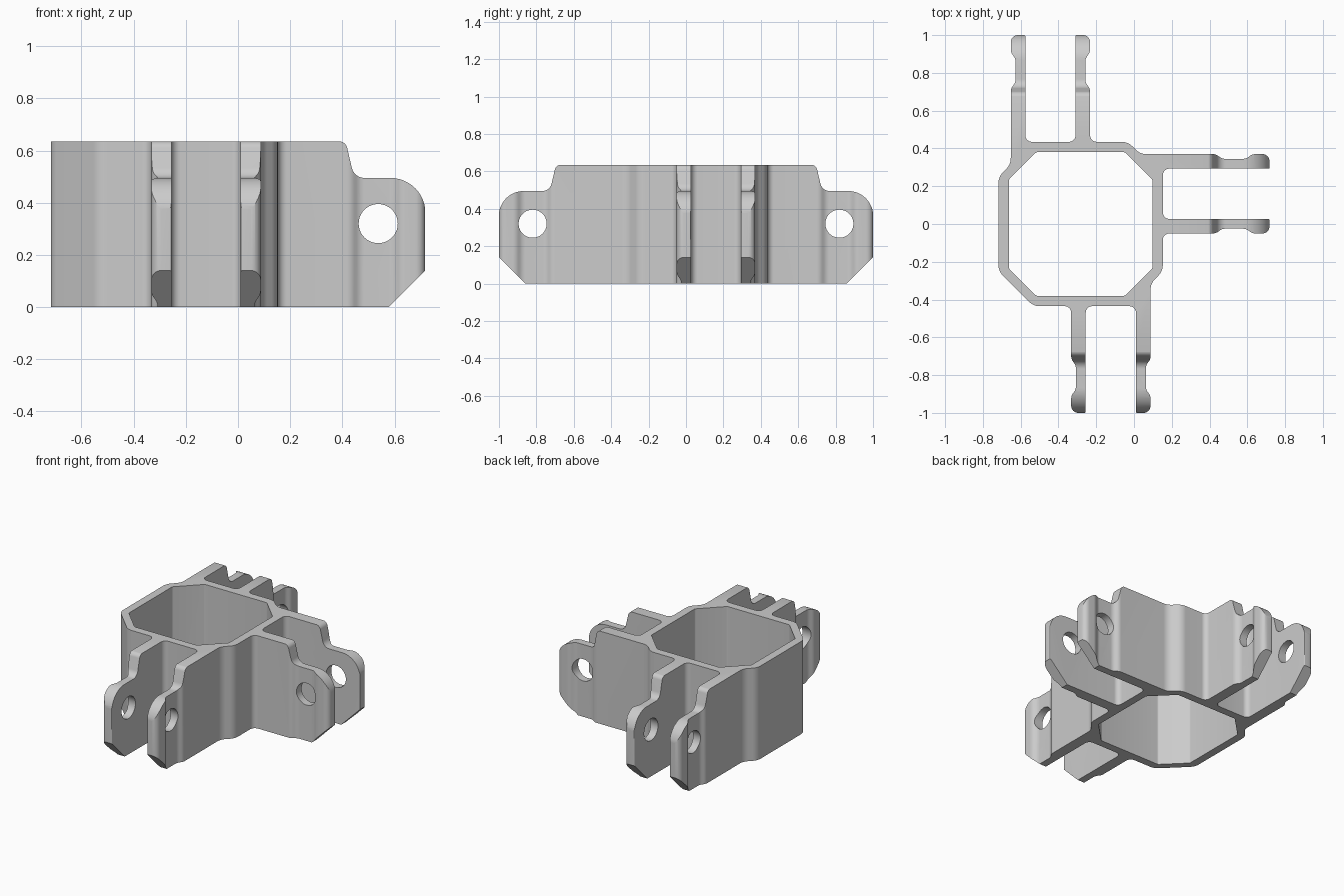
import bpy, bmesh, math
from mathutils import Vector, Matrix

cube = bpy.data.objects.get("Cube")
if cube:
    bpy.data.objects.remove(cube, do_unlink=True)

HEIGHT = 0.635
CENTRE = Vector((-0.2825, 0, 0))   # axis of the octagonal socket
MID = 0.16                         # sideways offset of each lug pair

grey = bpy.data.materials.new("plain grey")
grey.use_nodes = True
grey.diffuse_color = (0.6, 0.6, 0.6, 1)
grey.node_tree.nodes["Principled BSDF"].inputs["Base Color"].default_value = (0.6, 0.6, 0.6, 1)


def rounded(points, steps=8):
    """Polygon from (x, y, radius) corners with filleted corners."""
    out = []
    for i, (x, y, r) in enumerate(points):
        p = Vector((x, y))
        a = Vector(points[i - 1][:2]) - p
        b = Vector(points[(i + 1) % len(points)][:2]) - p
        if r == 0:
            out.append(p)
            continue
        half = a.angle(b) / 2
        t = min(r / math.tan(half), a.length * 0.49, b.length * 0.49)
        r = t * math.tan(half)
        a.normalize()
        b.normalize()
        c = p + (a + b).normalized() * (r / math.sin(half))
        start = p + a * t - c
        sweep = start.angle_signed(p + b * t - c)
        for k in range(steps + 1):
            ang = -sweep * k / steps
            out.append(c + Matrix.Rotation(ang, 2) @ start)
    return out


def prism(name, outline, low, high, matrix=Matrix()):
    """Extrude an outline from low to high, then place it."""
    bm = bmesh.new()
    face = bm.faces.new([bm.verts.new((p.x, p.y, low)) for p in outline])
    new = bmesh.ops.extrude_face_region(bm, geom=[face])["geom"]
    bmesh.ops.translate(bm, vec=(0, 0, high - low),
                        verts=[v for v in new if isinstance(v, bmesh.types.BMVert)])
    bmesh.ops.recalc_face_normals(bm, faces=bm.faces)
    bm.transform(matrix)
    mesh = bpy.data.meshes.new(name)
    bm.to_mesh(mesh)
    bm.free()
    mesh.materials.append(grey)
    obj = bpy.data.objects.new(name, mesh)
    bpy.context.collection.objects.link(obj)
    return obj


def cut(body, cutter):
    cutter.hide_render = True
    mod = body.modifiers.new("cut", "BOOLEAN")
    mod.operation = "DIFFERENCE"
    mod.solver = "EXACT"
    mod.object = cutter
    bpy.context.view_layer.objects.active = body
    bpy.ops.object.modifier_apply(modifier=mod.name)
    bpy.data.objects.remove(cutter, do_unlink=True)


# Plan of one lug, measured outward and sideways from the pair's middle
lug = [(0.715, 0.21, 0.05), (0.75, 0.185, 0.05), (0.875, 0.185, 0.05),
       (0.91, 0.21, 0.05), (1, 0.21, 0.05), (1, 0.133, 0.006), (0.435, 0.133, 0.035)]
side = [(0.435, -0.25, 0.08), (0.435, MID - 0.21, 0.035)]
side += [(u, MID - v, r) for u, v, r in lug]
side += [(u, MID + v, r) for u, v, r in reversed(lug)]
side += [(0.315, 0.37, 0.08)]

# Whole plan: three sides with lugs, then the plain left side
plan = []
for turn in (-90, 0, 90):
    rot = Matrix.Rotation(math.radians(turn), 2)
    plan += [(*(rot @ Vector((x, y))), r) for x, y, r in side]
plan += [(-0.435, 0.25, 0.08), (-0.435, -0.25, 0.08)]
place = Matrix.Translation(CENTRE)
body = prism("bracket_body", rounded(plan), 0, HEIGHT, place)

# Octagonal socket through the middle
w, h = 0.38, 0.235
octagon = [(w, -h), (w, h), (h, w), (-h, w), (-w, h), (-w, -h), (-h, -w), (h, -w)]
cut(body, prism("socket_cutter", rounded([(x, y, 0.015) for x, y in octagon], 3), -0.1, 0.8, place))

# Shouldered, rounded lug ends and the pin holes
end = rounded([(0.64, 0.636, 0), (0.695, 0.636, 0.05), (0.728, 0.495, 0.05),
               (1.001, 0.495, 0.178), (1.001, 0.141, 0), (0.84, -0.02, 0),
               (1.1, -0.02, 0), (1.1, 0.75, 0), (0.64, 0.75, 0)], 12)
pin = [Vector((0.82, 0.32)) + 0.075 * Vector((math.cos(a), math.sin(a)))
       for a in (k * math.tau / 40 for k in range(40))]
stand = Matrix.Rotation(math.pi / 2, 4, "X")
for turn in (-90, 0, 90):
    m = place @ Matrix.Rotation(math.radians(turn), 4, "Z") @ stand
    for name, shape in (("lug_end_cutter", end), ("pin_hole_cutter", pin)):
        cut(body, prism(name, shape, -MID - 0.25, -MID + 0.25, m))

bpy.ops.object.select_all(action="DESELECT")
body.select_set(True)
bpy.context.view_layer.objects.active = body
bpy.ops.object.shade_smooth_by_angle(angle=math.radians(30))
